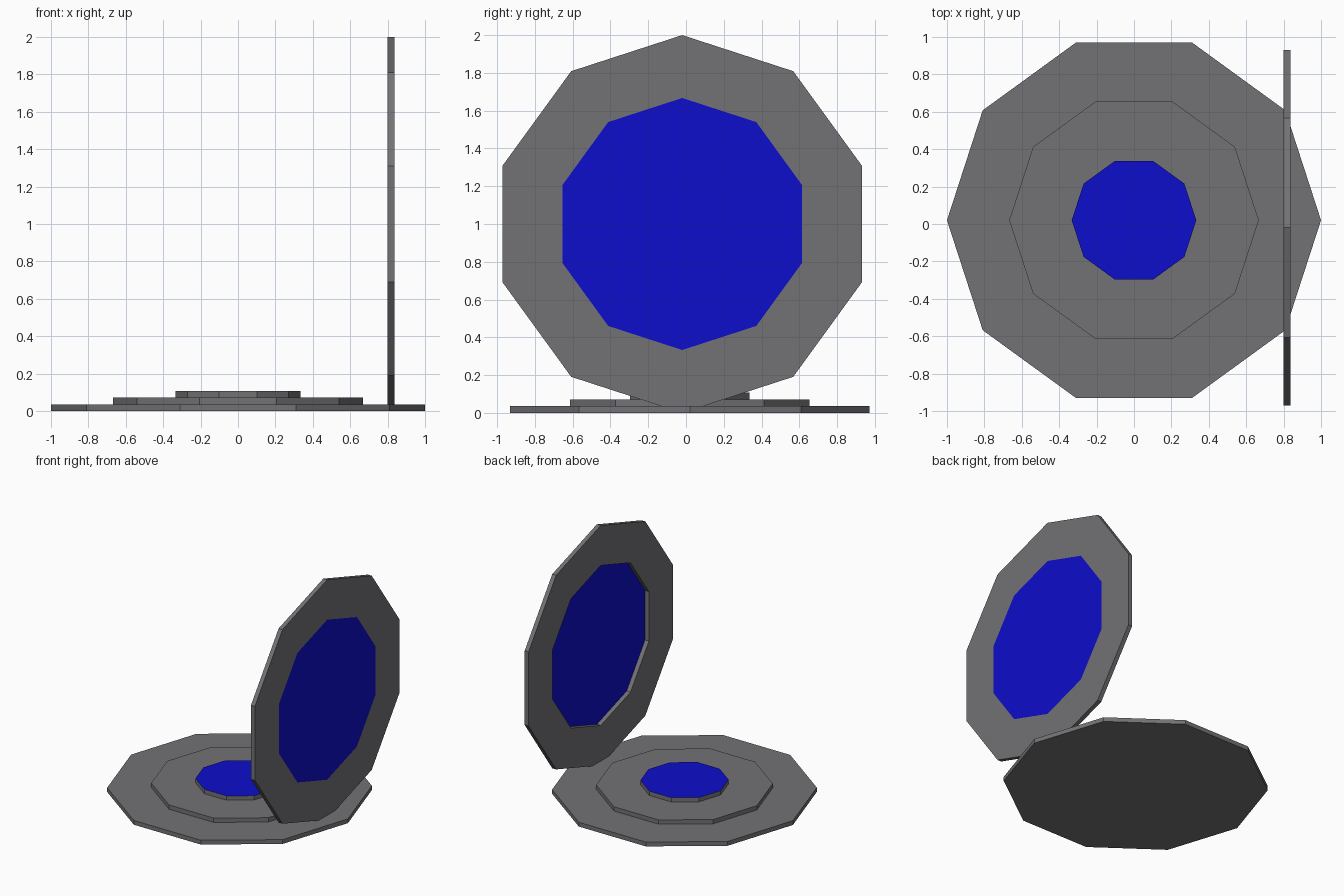
import bpy, bmesh
from math import cos, sin, pi
from mathutils import Matrix

if "Cube" in bpy.data.objects:
    bpy.data.objects.remove(bpy.data.objects["Cube"])

SIDES = 10
STEP = 0.036

blue = bpy.data.materials.new("blue")
blue.diffuse_color = (0.004, 0.004, 0.6, 1)
blue.use_nodes = True
blue.node_tree.nodes["Principled BSDF"].inputs["Base Color"].default_value = blue.diffuse_color
grey = bpy.data.materials.new("grey")
grey.diffuse_color = (0.17, 0.17, 0.18, 1)
grey.use_nodes = True
grey.node_tree.nodes["Principled BSDF"].inputs["Base Color"].default_value = grey.diffuse_color


def loft(name, profile, matrix, cap_start=False, cap_end=False, closed=False):
    """Sweep (radius, height) pairs round z as a ten-sided solid; the end cap is blue."""
    bm = bmesh.new()
    rings = [[bm.verts.new((r * cos(2 * pi * k / SIDES), r * sin(2 * pi * k / SIDES), h))
              for k in range(SIDES)] for r, h in profile]
    pairs = list(zip(rings, rings[1:]))
    if closed:
        pairs.append((rings[-1], rings[0]))
    for a, b in pairs:
        for k in range(SIDES):
            n = (k + 1) % SIDES
            bm.faces.new((a[k], a[n], b[n], b[k]))
    if cap_start:
        bm.faces.new(rings[0][::-1])
    if cap_end:
        bm.faces.new(rings[-1]).material_index = 1
    bmesh.ops.recalc_face_normals(bm, faces=bm.faces)
    bm.transform(matrix)
    me = bpy.data.meshes.new(name)
    bm.to_mesh(me)
    bm.free()
    me.materials.append(grey)
    me.materials.append(blue)
    ob = bpy.data.objects.new(name, me)
    bpy.context.collection.objects.link(ob)
    return ob


# Stepped base with a blue top
tiers = []
for i, r in enumerate((1.0, 0.667, 0.333)):
    tiers += [(r, i * STEP), (r, (i + 1) * STEP)]
loft("stepped_base", tiers, Matrix.Translation((0, 0.02, 0)), cap_start=True, cap_end=True)

# Upright disc: local z becomes x, local x becomes z (a corner points up);
# blue panel flush with the outer face, recessed on the inner side
upright = Matrix.Translation((0.80, -0.02, 1.0)) @ Matrix(
    ((0, 0, 1, 0), (0, -1, 0, 0), (1, 0, 0, 0), (0, 0, 0, 1)))
loft("upright_ring", [(0.667, STEP), (1.0, STEP), (1.0, 0), (0.667, 0)], upright, closed=True)
loft("ring_panel", [(0.667, STEP)], upright, cap_end=True)
